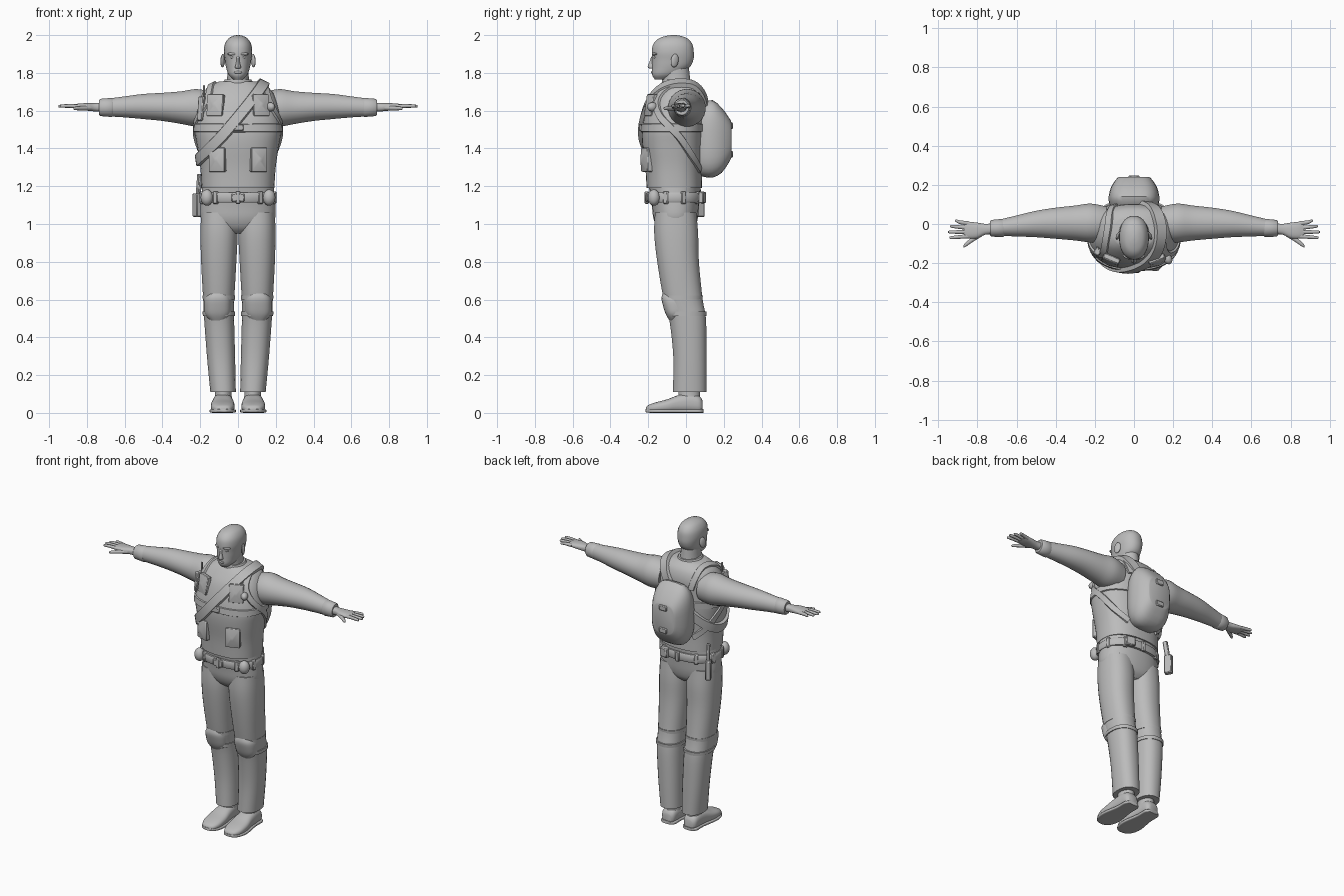
import bpy, bmesh, math
from mathutils import Vector, Matrix
from mathutils.bvhtree import BVHTree

if "Cube" in bpy.data.objects:
    bpy.data.objects.remove(bpy.data.objects["Cube"])

grey = bpy.data.materials.new("plain grey")
grey.use_nodes = True
colour = (0.5, 0.5, 0.5, 1)
grey.diffuse_color = colour
grey.node_tree.nodes["Principled BSDF"].inputs["Base Color"].default_value = colour
parts = []


def finish(name, bm, mirror=False):
    bmesh.ops.recalc_face_normals(bm, faces=bm.faces[:])
    mesh = bpy.data.meshes.new(name)
    bm.to_mesh(mesh)
    bm.free()
    mesh.materials.append(grey)
    ob = bpy.data.objects.new(name, mesh)
    bpy.context.collection.objects.link(ob)
    if mirror:
        ob.modifiers.new("other side", 'MIRROR')
    parts.append(ob)
    return ob


def smooth_path(pts, steps, closed=False):
    """Catmull-Rom interpolation of tuples."""
    pts = [Vector(p) for p in pts]
    n, out = len(pts), []
    for i in range(n if closed else n - 1):
        idx = [i - 1, i, i + 1, i + 2]
        a, b, c, d = [pts[k % n] if closed else pts[min(max(k, 0), n - 1)] for k in idx]
        for s in range(steps):
            t = s / steps
            out.append(b + (c - a) * (t / 2) + (a * 2 - b * 5 + c * 4 - d) * (t * t / 2)
                       + (b * 3 - a - c * 3 + d) * (t ** 3 / 2))
    return out if closed else out + [pts[-1]]


def loft(name, rings, axis='z', power=2, sides=24, steps=4, mirror=False):
    """Rings are (position on axis, centre a, centre b, radius a, radius b)."""
    bm = bmesh.new()
    loops = []
    for t, ca, cb, ra, rb in smooth_path(rings, steps):
        loop = []
        for k in range(sides):
            ang = math.tau * (k + 0.5) / sides
            c, s = math.cos(ang), math.sin(ang)
            a = ca + ra * math.copysign(abs(c) ** (2 / power), c)
            b = cb + rb * math.copysign(abs(s) ** (2 / power), s)
            co = {'x': (t, a, b), 'y': (a, t, b), 'z': (a, b, t)}[axis]
            loop.append(bm.verts.new(co))
        loops.append(loop)
    for p, q in zip(loops, loops[1:]):
        for k in range(sides):
            j = (k + 1) % sides
            bm.faces.new((p[k], p[j], q[j], q[k]))
    bm.faces.new(loops[0])
    bm.faces.new(loops[-1])
    return finish(name, bm, mirror)


def place(loc, size, yaw=0, tilt=0):
    return (Matrix.Translation(loc) @ Matrix.Rotation(yaw, 4, 'Z')
            @ Matrix.Rotation(tilt, 4, 'X') @ Matrix.Diagonal((*size, 1)))


def box(name, loc, size, yaw=0, tilt=0, mirror=False, bevel=0.005):
    bm = bmesh.new()
    bmesh.ops.create_cube(bm, size=1, matrix=place(loc, size, yaw, tilt))
    if bevel:
        bmesh.ops.bevel(bm, geom=bm.edges[:], offset=bevel, segments=1, affect='EDGES')
    return finish(name, bm, mirror)


def ball(name, loc, size, yaw=0, tilt=0, mirror=False):
    bm = bmesh.new()
    bmesh.ops.create_uvsphere(bm, u_segments=16, v_segments=10, radius=1,
                              matrix=place(loc, size, yaw, tilt))
    return finish(name, bm, mirror)


def pouch(name, loc, size, yaw, tilt):
    """Box pocket whose front rises to a blunt pyramid."""
    box(name, loc, size, yaw, tilt, mirror=True)
    bm = bmesh.new()
    turn = Matrix.Rotation(math.pi / 2, 4, 'X') @ Matrix.Rotation(math.pi / 4, 4, 'Z')
    front = Matrix.Translation((0, -0.75, 0))
    bmesh.ops.create_cone(bm, cap_ends=True, segments=4, radius1=0.68, radius2=0.1,
                          depth=0.5, matrix=place(loc, size, yaw, tilt) @ front @ turn)
    finish(name + "_flap", bm, True)


def strap(name, pts, body, width, thick, closed=False, mirror=False):
    """Flat band laid onto the surface of body."""
    tree = BVHTree.FromPolygons([v.co for v in body.data.vertices],
                                [p.vertices[:] for p in body.data.polygons])
    hits = [tree.find_nearest(p)[:2] for p in smooth_path(pts, 6, closed)]
    n = len(hits)
    near = lambda i: i % n if closed else min(max(i, 0), n - 1)
    bm = bmesh.new()
    loops = []
    for i in range(n):
        trio = range(i - 2, i + 3)
        pos = sum((hits[near(k)][0] for k in trio), Vector()) / 5
        nor = sum((hits[near(k)][1] for k in trio), Vector()).normalized()
        tan = hits[near(i + 1)][0] - hits[near(i - 1)][0]
        side = tan.cross(nor).normalized() * width / 2
        top = nor * thick
        loops.append([bm.verts.new(c) for c in (pos - side, pos + side,
                      pos + side * 0.85 + top, pos - side * 0.85 + top)])
    for i in range(n if closed else n - 1):
        p, q = loops[i], loops[(i + 1) % n]
        for k in range(4):
            j = (k + 1) % 4
            bm.faces.new((p[k], p[j], q[j], q[k]))
    if not closed:
        bm.faces.new(loops[0])
        bm.faces.new(loops[-1])
    return finish(name, bm, mirror)


# Head and face
loft("head", [(1.765, 0, -.125, .025, .04), (1.79, 0, -.108, .05, .072), (1.83, 0, -.08, .064, .1),
              (1.87, 0, -.07, .071, .11), (1.91, 0, -.07, .076, .112), (1.95, 0, -.07, .071, .105),
              (1.98, 0, -.068, .053, .08), (1.995, 0, -.066, .028, .042), (2, 0, -.066, .006, .01)], power=2.2)
loft("nose", [(1.822, 0, -.18, .013, .012), (1.832, 0, -.183, .016, .02),
              (1.86, 0, -.179, .009, .014), (1.888, 0, -.175, .008, .008)], sides=10)
ball("ears", (.081, -.06, 1.865), (.01, .022, .036), yaw=.4, tilt=-.15, mirror=True)
ball("brows", (.03, -.166, 1.9), (.027, .014, .008), yaw=.3, mirror=True)
ball("eyes", (.03, -.165, 1.883), (.014, .01, .007), yaw=.3, mirror=True)
ball("lips", (0, -.174, 1.803), (.022, .011, .008))
loft("neck", [(1.7, 0, -.045, .08, .085), (1.75, 0, -.05, .06, .075), (1.84, 0, -.06, .056, .075)])

# Vest, arms and hands
vest = loft("vest", [(1.19, 0, -.062, .193, .147), (1.3, 0, -.066, .2, .15), (1.42, 0, -.07, .218, .162),
                     (1.5, 0, -.069, .23, .164), (1.58, 0, -.06, .222, .158), (1.66, 0, -.045, .203, .145),
                     (1.72, 0, -.035, .165, .115), (1.755, 0, -.04, .1, .08)], power=2.4, sides=40)
loft("collar", [(1.735, 0, -.045, .09, .085), (1.765, 0, -.048, .07, .08)], steps=1)
loft("sleeves", [(.14, 0, 1.61, .09, .09), (.22, .005, 1.615, .1, .1), (.3, .005, 1.616, .09, .087),
                 (.4, .004, 1.62, .08, .075), (.5, 0, 1.622, .068, .067), (.6, -.01, 1.62, .054, .056),
                 (.68, -.018, 1.617, .043, .048)], axis='x', mirror=True)
loft("cuffs", [(.662, -.02, 1.617, .042, .046), (.67, -.02, 1.617, .047, .051), (.728, -.022, 1.617, .043, .046),
               (.736, -.022, 1.617, .036, .04)], axis='x', steps=1, mirror=True)
loft("palms", [(.71, -.024, 1.618, .028, .026), (.76, -.027, 1.618, .028, .022), (.8, -.033, 1.62, .04, .02),
               (.84, -.032, 1.622, .043, .016), (.868, -.03, 1.623, .038, .01)], axis='x', power=2.4, mirror=True)
fingers = {"little": (.002, .915, .016), "ring": (-.02, .94, -.012),
           "middle": (-.041, .95, -.041), "index": (-.062, .943, -.07)}
for label, (y0, tip, y1) in fingers.items():
    loft(label + "_fingers", [(.84, y0, 1.622, .012, .011), (.89, (y0 + y1) / 2, 1.625, .01, .01),
                              (tip - .008, y1, 1.624, .008, .008), (tip, y1, 1.623, .003, .003)],
         axis='x', sides=10, steps=2, mirror=True)
loft("thumbs", [(.775, -.045, 1.615, .018, .014), (.82, -.075, 1.613, .015, .012),
                (.862, -.107, 1.612, .011, .009), (.872, -.114, 1.612, .004, .004)],
     axis='x', sides=10, steps=3, mirror=True)

# Trousers and boots
loft("hips", [(.95, 0, -.05, .1, .07), (.98, 0, -.052, .165, .1), (1.03, 0, -.055, .197, .118),
              (1.1, 0, -.056, .199, .126), (1.2, 0, -.06, .19, .138)], power=2.3, sides=32)
loft("trouser_legs", [(.11, .079, .02, .068, .09), (.3, .09, .021, .075, .089), (.5, .1, .008, .08, .098),
                      (.6, .102, -.015, .083, .104), (.8, .102, -.042, .094, .111),
                      (.95, .1, -.052, .099, .117), (1.06, .1, -.055, .096, .11)], power=2.3, mirror=True)
loft("ankles", [(.05, .078, .018, .05, .064), (.09, .078, .017, .045, .058), (.15, .078, .017, .045, .06)],
     mirror=True)
loft("boots", [(.088, .08, .035, .03, .03), (.07, .08, .045, .046, .045), (.02, .08, .052, .051, .052),
               (-.04, .08, .047, .056, .047), (-.1, .081, .036, .063, .036), (-.16, .081, .028, .06, .028),
               (-.2, .08, .021, .042, .02), (-.213, .08, .016, .02, .012)],
     axis='y', power=2.6, mirror=True)
loft("boot_soles", [(.092, .08, .01, .032, .01), (.07, .08, .01, .052, .01), (0, .08, .01, .053, .01),
                    (-.1, .081, .01, .069, .01), (-.16, .081, .01, .065, .01), (-.2, .08, .011, .045, .01),
                    (-.215, .08, .012, .02, .008)], axis='y', power=5, mirror=True)

# Knee pads
loft("knee_pads", [(.488, .107, -.052, .04, .035), (.52, .107, -.05, .066, .056), (.56, .107, -.054, .072, .066),
                   (.605, .107, -.06, .069, .07), (.637, .107, -.073, .045, .05)], power=2.6, mirror=True)
for z, cy in ((.525, .003), (.61, -.017)):
    loft("knee_straps", [(z - .011, .101, cy, .086, .105), (z + .011, .101, cy, .087, .107)],
         steps=1, power=2.3, mirror=True)

# Belt with loops, pouches and holster
loft("belt", [(1.115, 0, -.058, .2, .145), (1.122, 0, -.058, .204, .149), (1.16, 0, -.06, .204, .15),
              (1.167, 0, -.06, .199, .146)], steps=1, power=2.3, sides=40)
for k in range(10):
    a = math.tau * (k + .5) / 10
    box("belt_loop", (.2 * math.cos(a), -.06 + .148 * math.sin(a), 1.14),
        (.028, .022, .066), math.atan2(math.sin(a) / .148, math.cos(a) / .2) + math.pi / 2)
box("belt_buckle", (0, -.21, 1.14), (.07, .014, .045))
ball("belt_pouches", (.165, -.17, 1.14), (.034, .032, .043), yaw=.6, mirror=True)
box("holster", (-.215, .07, 1.1), (.035, .05, .125), yaw=.5)
box("holster_grip", (-.207, .06, 1.2), (.02, .03, .13), yaw=.5, tilt=.15)
box("back_belt_pouch", (.1, .085, 1.14), (.06, .03, .06), yaw=-.25)

# Vest band, pouches and radio
band = [(.25 * math.cos(math.tau * k / 16), -.07 + .18 * math.sin(math.tau * k / 16), 1.51) for k in range(16)]
strap("vest_band", band, vest, .045, .008, closed=True)
box("vest_buckle", (0, -.24, 1.51), (.06, .02, .036))
pouch("lower_pouch", (.108, -.205, 1.34), (.09, .036, .128), .35, 0)
pouch("upper_pouch", (.118, -.184, 1.628), (.09, .03, .118), .4, -.15)
box("radio", (-.19, -.145, 1.61), (.035, .04, .13), yaw=-.6, tilt=-.1)
box("radio_antenna", (-.18, -.125, 1.7), (.01, .01, .07), bevel=.002)
ball("torch", (.172, -.178, 1.62), (.022, .03, .024), yaw=.5)

# Sling and backpack straps
strap("chest_sling", [(.145, -.04, 1.76), (.1, -.17, 1.69), (0, -.25, 1.57), (-.1, -.24, 1.45),
                      (-.2, -.13, 1.345), (-.2, 0, 1.35), (-.08, .1, 1.47), (.05, .1, 1.62),
                      (.125, .04, 1.74)], vest, .064, .022, closed=True)
strap("backpack_straps", [(.1, .11, 1.6), (.13, .04, 1.74), (.145, -.06, 1.75), (.165, -.16, 1.68),
                          (.21, -.15, 1.58), (.25, -.05, 1.48), (.21, .05, 1.36), (.11, .12, 1.28)],
      vest, .04, .012, mirror=True)

# Backpack
loft("backpack", [(.075, 0, 1.44, .115, .185), (.1, 0, 1.445, .126, .197), (.14, 0, 1.451, .13, .206),
                  (.19, 0, 1.443, .117, .172), (.23, 0, 1.445, .09, .115), (.24, 0, 1.445, .078, .095)],
     axis='y', power=3.2, sides=32, steps=2)
for z in (1.52, 1.37):
    box("backpack_buckle", (0, .239, z), (.055, .02, .035))

# Smooth shading with sharp creases kept
bpy.ops.object.select_all(action='DESELECT')
for ob in parts:
    ob.select_set(True)
bpy.context.view_layer.objects.active = parts[0]
bpy.ops.object.shade_smooth_by_angle(angle=math.radians(40))
